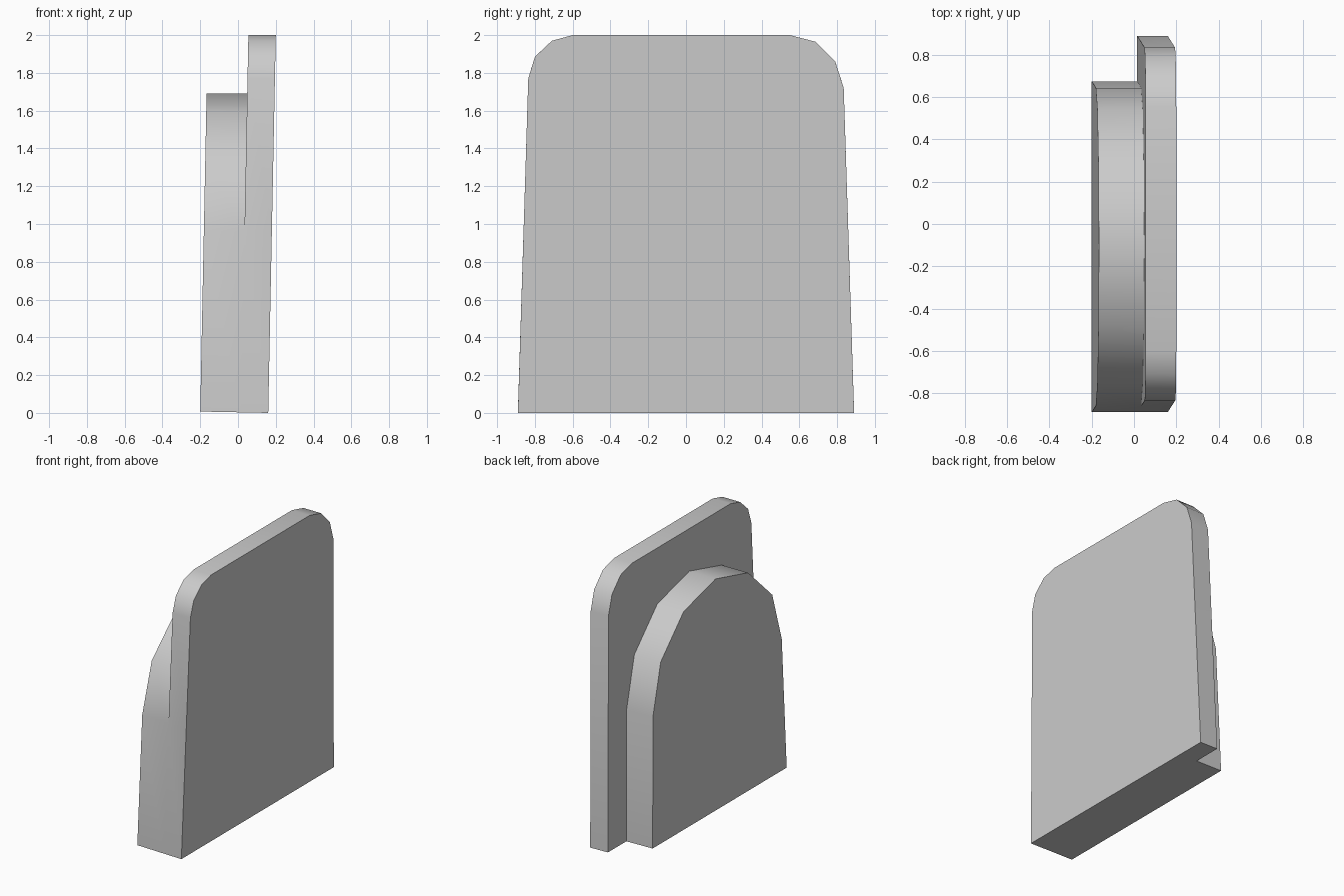
import bpy
import bmesh
from math import cos, sin, radians

cube = bpy.data.objects.get("Cube")
if cube:
    bpy.data.objects.remove(cube)

FRONT, JOINT, OUTER = 0.16, 0.015, -0.2   # layer offsets at the base
LEAN = 0.02                               # slight lean towards +x

bm = bmesh.new()


def ring(points, layer):
    """Place a (y, z) outline on one layer of the leaning body."""
    verts = []
    for y, z in points:
        lift = LEAN * (FRONT - layer) * (1 - z / 2)
        verts.append(bm.verts.new((layer + LEAN * z, y, z + lift)))
    return verts


def walls(a, b):
    """Bridge two open outlines with side faces."""
    for i in range(len(a) - 1):
        bm.faces.new((a[i], a[i + 1], b[i + 1], b[i]))


# Tall plate outline with rounded upper corners
plate = [(-0.89, 0), (-0.86, 0.96), (-0.835, 1.77), (-0.80, 1.885),
         (-0.71, 1.97), (-0.60, 2), (0.55, 2), (0.685, 1.965),
         (0.79, 1.86), (0.835, 1.72), (0.89, 0)]

# Lower step outline: straight sides under a half-oval arch
mid, half, spring, rise = -0.108, 0.752, 0.96, 0.73
arch = [(mid - half * cos(radians(a)), spring + rise * sin(radians(a)))
        for a in range(0, 181, 30)]
step = [(-0.89, 0)] + arch + [(0.675, 0)]

front = ring(plate, FRONT)
back = ring(plate, JOINT)
inner = back[:2] + ring(step[2:], JOINT)   # shares the flush edge
outer = ring(step, OUTER)

# Sides, large faces and the exposed shoulder behind the step
walls(front, back)
walls(inner, outer)
bm.faces.new(front)
bm.faces.new(outer)
bm.faces.new(back[1:] + inner[:1:-1])
bm.faces.new((front[0], front[-1], back[-1], inner[-1], outer[-1], outer[0], inner[0]))
bmesh.ops.recalc_face_normals(bm, faces=bm.faces[:])

mesh = bpy.data.meshes.new("stepped_panel")
bm.to_mesh(mesh)
bm.free()
panel = bpy.data.objects.new("stepped_panel", mesh)
bpy.context.collection.objects.link(panel)

# Plain grey finish
grey = bpy.data.materials.new("plain_grey")
grey.use_nodes = True
colour = (0.6, 0.6, 0.6, 1)
grey.diffuse_color = colour
grey.node_tree.nodes["Principled BSDF"].inputs["Base Color"].default_value = colour
mesh.materials.append(grey)

bpy.ops.object.select_all(action='DESELECT')
panel.select_set(True)
bpy.context.view_layer.objects.active = panel
bpy.ops.object.shade_smooth_by_angle(angle=radians(40))
